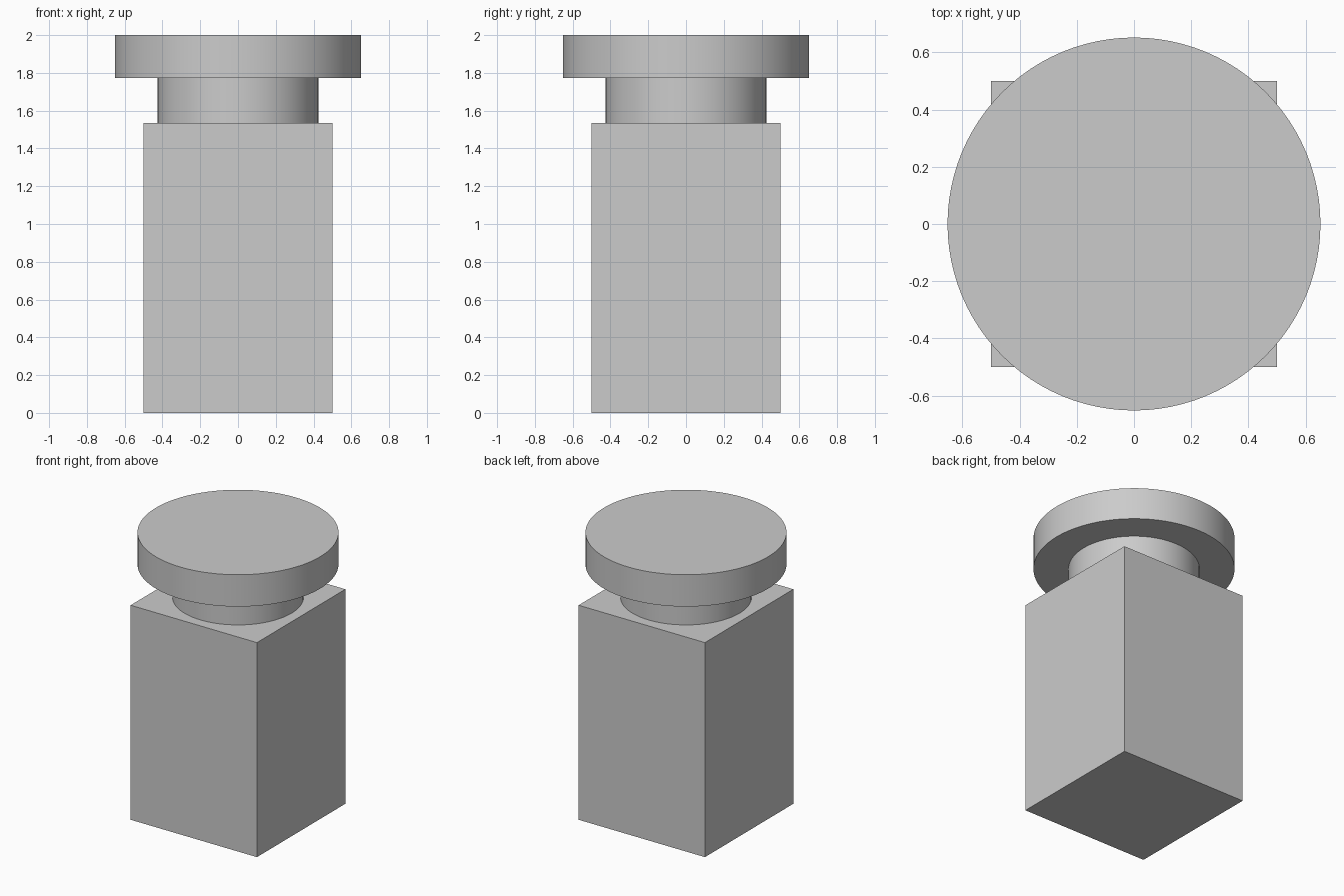
import bpy
import math

# Remove the default cube
cube = bpy.data.objects.get("Cube")
if cube:
    bpy.data.objects.remove(cube, do_unlink=True)

# Single light grey material
grey = bpy.data.materials.new("light_grey")
grey.use_nodes = True
colour = (0.6, 0.6, 0.6, 1.0)
grey.diffuse_color = colour
grey.node_tree.nodes["Principled BSDF"].inputs["Base Color"].default_value = colour

BODY_TOP, NECK_TOP, CAP_TOP = 1.535, 1.772, 2.0


def finish(name):
    obj = bpy.context.object
    obj.name = name
    obj.data.materials.append(grey)
    return obj


def disc(name, radius, bottom, top):
    bpy.ops.mesh.primitive_cylinder_add(
        vertices=96, radius=radius, depth=top - bottom,
        location=(0, 0, (bottom + top) / 2))
    bpy.ops.object.shade_smooth_by_angle(angle=math.radians(30))
    return finish(name)


# Square body
bpy.ops.mesh.primitive_cube_add(size=1, location=(0, 0, BODY_TOP / 2))
body = finish("body")
body.scale.z = BODY_TOP

# Round neck and wide cap
disc("neck", 0.425, BODY_TOP, NECK_TOP)
disc("cap", 0.652, NECK_TOP, CAP_TOP)
